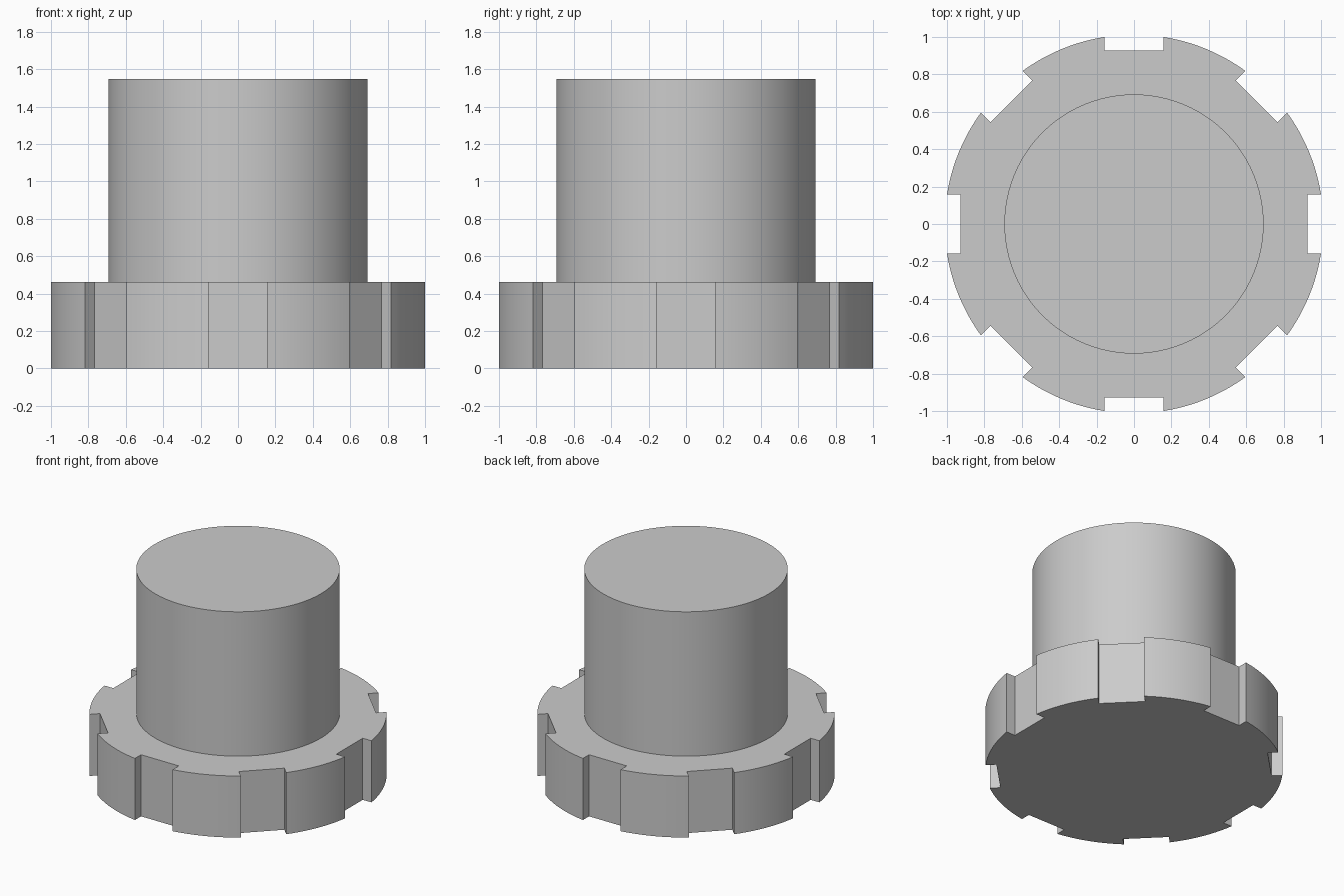
import bpy
import bmesh
from math import asin, cos, hypot, pi, radians, sin

cube = bpy.data.objects.get("Cube")
if cube:
    bpy.data.objects.remove(cube, do_unlink=True)

BASE_TOP, TOP = 0.463, 1.548
SLOT_HALF, SLOT_FLOOR = 0.157, 0.927
FLANGE_R = hypot(1.0, SLOT_HALF)
BARREL_R = 0.693
SLOTS, ARC_STEPS = 8, 10

grey = bpy.data.materials.new("plain_grey")
grey.use_nodes = True
colour = (0.6, 0.6, 0.6, 1.0)
grey.diffuse_color = colour
grey.node_tree.nodes["Principled BSDF"].inputs["Base Color"].default_value = colour


def polar(radius, angle):
    return radius * cos(angle), radius * sin(angle)


def extruded(name, outline, bottom, top):
    """Raise a closed outline into a solid with smooth sides and sharp rims."""
    bm = bmesh.new()
    face = bm.faces.new([bm.verts.new((x, y, bottom)) for x, y in outline])
    raised = bmesh.ops.extrude_face_region(bm, geom=[face], use_keep_orig=True)
    for item in raised["geom"]:
        if isinstance(item, bmesh.types.BMVert):
            item.co.z = top
    bmesh.ops.recalc_face_normals(bm, faces=bm.faces)
    mesh = bpy.data.meshes.new(name)
    bm.to_mesh(mesh)
    bm.free()
    mesh.materials.append(grey)
    obj = bpy.data.objects.new(name, mesh)
    bpy.context.collection.objects.link(obj)
    bpy.ops.object.select_all(action="DESELECT")
    obj.select_set(True)
    bpy.context.view_layer.objects.active = obj
    bpy.ops.object.shade_smooth_by_angle(angle=radians(30))
    return obj


# Slotted flange: each sector has a parallel-sided slot followed by a rim arc
pitch = 2 * pi / SLOTS
rim_half = asin(SLOT_HALF / FLANGE_R)
floor_half = asin(SLOT_HALF / hypot(SLOT_FLOOR, SLOT_HALF))
floor_r = hypot(SLOT_FLOOR, SLOT_HALF)
outline = []
for i in range(SLOTS):
    centre = i * pitch
    outline += [polar(floor_r, centre - floor_half), polar(floor_r, centre + floor_half)]
    for k in range(ARC_STEPS + 1):
        t = k / ARC_STEPS
        outline.append(polar(FLANGE_R, centre + rim_half + t * (pitch - 2 * rim_half)))
extruded("slotted_flange", outline, 0, BASE_TOP)

# Solid round barrel standing on the flange
circle = [polar(BARREL_R, 2 * pi * i / 96) for i in range(96)]
extruded("barrel", circle, BASE_TOP - 0.05, TOP)
